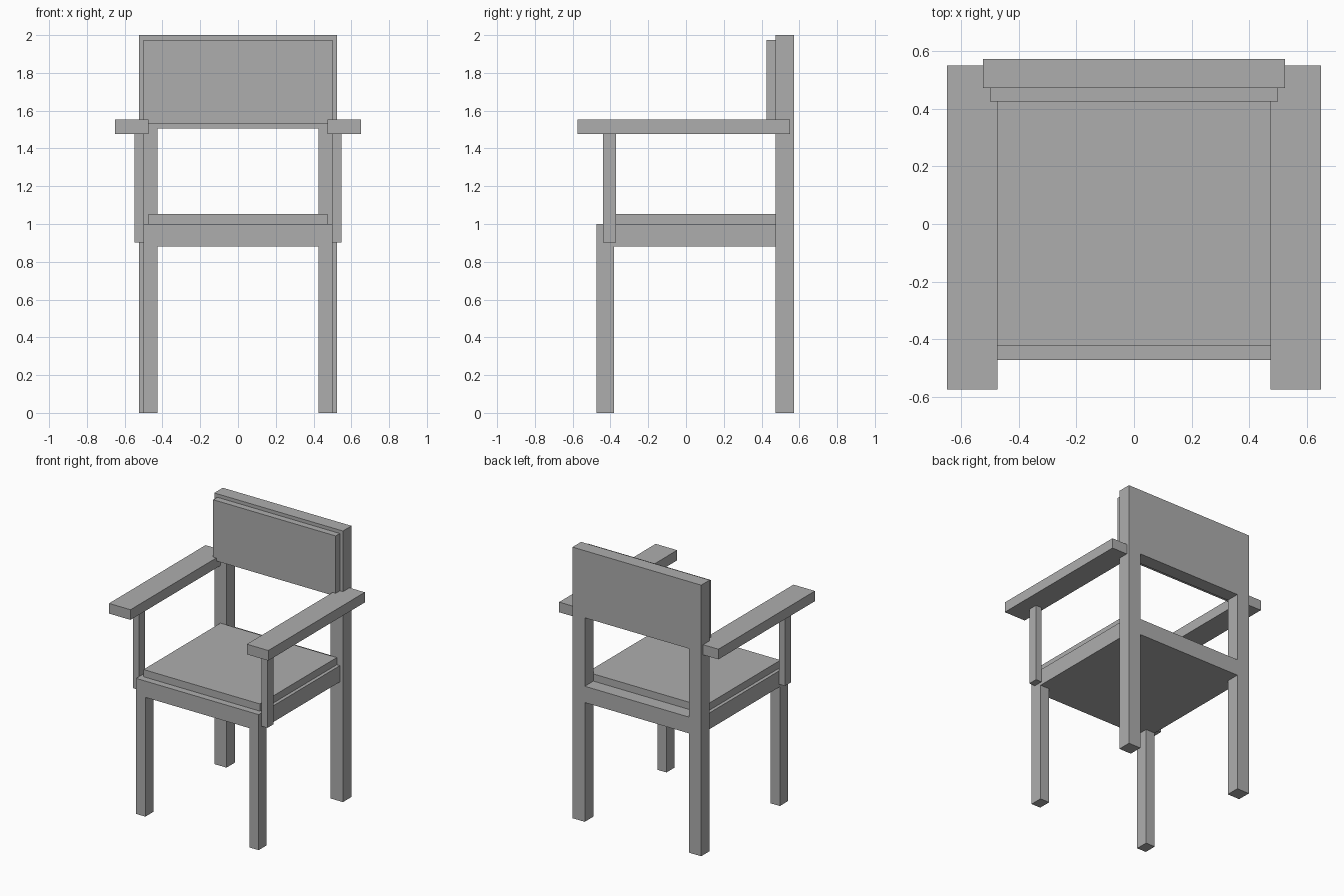
import bpy
from mathutils import Vector

cube = bpy.data.objects.get("Cube")
if cube:
    bpy.data.objects.remove(cube, do_unlink=True)

grey = bpy.data.materials.new("plain_grey")
grey.use_nodes = True
grey.diffuse_color = (0.42, 0.42, 0.42, 1)
grey.node_tree.nodes["Principled BSDF"].inputs["Base Color"].default_value = grey.diffuse_color


def box(name, x, y, z):
    """Flat-sided block spanning the given (low, high) ranges."""
    low, high = (Vector(corner) for corner in zip(x, y, z))
    bpy.ops.mesh.primitive_cube_add(size=1, location=(low + high) / 2)
    obj = bpy.context.object
    obj.name = name
    obj.scale = high - low
    bpy.ops.object.transform_apply(location=False, rotation=False, scale=True)
    obj.data.materials.append(grey)
    return obj


def pair(name, x, y, z):
    """Matching blocks on the left (+x) and right (-x)."""
    box("left_" + name, x, y, z)
    box("right_" + name, (-x[1], -x[0]), y, z)


BACK = (0.473, 0.573)    # depth of the rear uprights
FRAME_Z = (0.88, 1.0)    # seat frame height

# Seat
box("seat_frame", (-0.5, 0.5), (-0.473, BACK[0]), FRAME_Z)
box("rear_rail", (-0.425, 0.425), BACK, FRAME_Z)
box("seat_cushion", (-0.475, 0.475), (-0.423, BACK[0]), (1.0, 1.053))

# Legs
pair("front_leg", (0.425, 0.5), (-0.473, -0.38), (0, FRAME_Z[0]))
pair("rear_leg", (0.425, 0.525), BACK, (0, 1.505))

# Backrest
box("back_panel", (-0.525, 0.525), BACK, (1.505, 2.0))
box("back_pad", (-0.5, 0.5), (0.425, BACK[0]), (1.53, 1.975))

# Arms
pair("armrest", (0.475, 0.65), (-0.575, 0.55), (1.477, 1.552))
pair("arm_support", (0.5, 0.548), (-0.44, -0.37), (0.902, 1.477))
